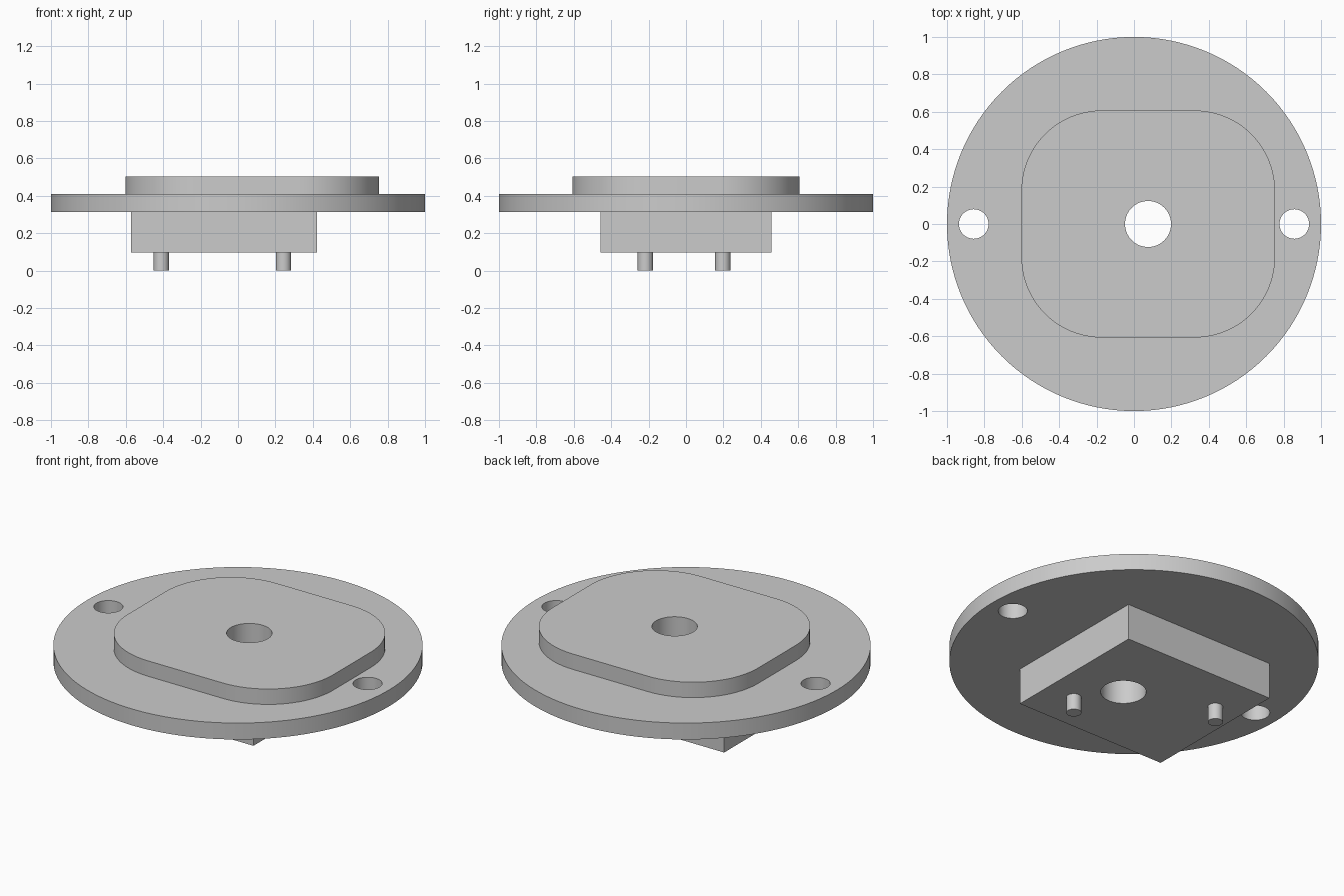
import bpy
import bmesh
from math import cos, sin, pi, radians

if "Cube" in bpy.data.objects:
    bpy.data.objects.remove(bpy.data.objects["Cube"], do_unlink=True)

# Single plain grey material
grey = bpy.data.materials.new("plain grey")
grey.use_nodes = True
colour = (0.6, 0.6, 0.6, 1)
grey.diffuse_color = colour
grey.node_tree.nodes["Principled BSDF"].inputs["Base Color"].default_value = colour


def circle(x, y, r, n=64):
    return [(x + r * cos(2 * pi * i / n), y + r * sin(2 * pi * i / n)) for i in range(n)]


def rounded_rect(x, y, half_x, half_y, r, n=20):
    pts = []
    for q, (sx, sy) in enumerate([(1, 1), (-1, 1), (-1, -1), (1, -1)]):
        cx, cy = x + sx * (half_x - r), y + sy * (half_y - r)
        for i in range(n + 1):
            a = (q + i / n) * pi / 2
            pts.append((cx + r * cos(a), cy + r * sin(a)))
    return pts


def slab(name, outlines, bottom, top):
    """Fill an outline (the first loop) around its holes and extrude it upward."""
    bm = bmesh.new()
    edges = []
    for loop in outlines:
        vs = [bm.verts.new((x, y, bottom)) for x, y in loop]
        edges += [bm.edges.new((vs[i - 1], vs[i])) for i in range(len(vs))]
    bmesh.ops.triangle_fill(bm, edges=edges, use_beauty=True, normal=(0, 0, 1))
    ext = bmesh.ops.extrude_face_region(bm, geom=bm.faces[:], use_keep_orig=True)
    moved = [g for g in ext["geom"] if isinstance(g, bmesh.types.BMVert)]
    bmesh.ops.translate(bm, verts=moved, vec=(0, 0, top - bottom))
    bmesh.ops.recalc_face_normals(bm, faces=bm.faces[:])
    mesh = bpy.data.meshes.new(name)
    bm.to_mesh(mesh)
    bm.free()
    mesh.materials.append(grey)
    obj = bpy.data.objects.new(name, mesh)
    bpy.context.collection.objects.link(obj)
    bpy.ops.object.select_all(action="DESELECT")
    obj.select_set(True)
    bpy.context.view_layer.objects.active = obj
    bpy.ops.object.shade_smooth_by_angle(angle=radians(30))
    return obj


# Shared bore and the two mounting holes
bore = circle(0.075, 0, 0.123)
mount_holes = [circle(side * 0.857, 0, 0.079) for side in (-1, 1)]

# Round flange
slab("flange", [circle(0, 0, 1, 128), bore] + mount_holes, 0.312, 0.41)

# Raised pad with rounded corners
slab("raised_pad", [rounded_rect(0.076, 0, 0.678, 0.607, 0.43), bore], 0.41, 0.502)

# Square-cornered block underneath
block = [(-0.573, -0.458), (0.423, -0.458), (0.423, 0.458), (-0.573, 0.458)]
slab("lower_block", [block, bore], 0.096, 0.312)

# Locating pins
for name, x, y in (("left_pin", 0.243, -0.217), ("right_pin", -0.41, 0.197)):
    slab(name, [circle(x, y, 0.041, 32)], 0, 0.096)
